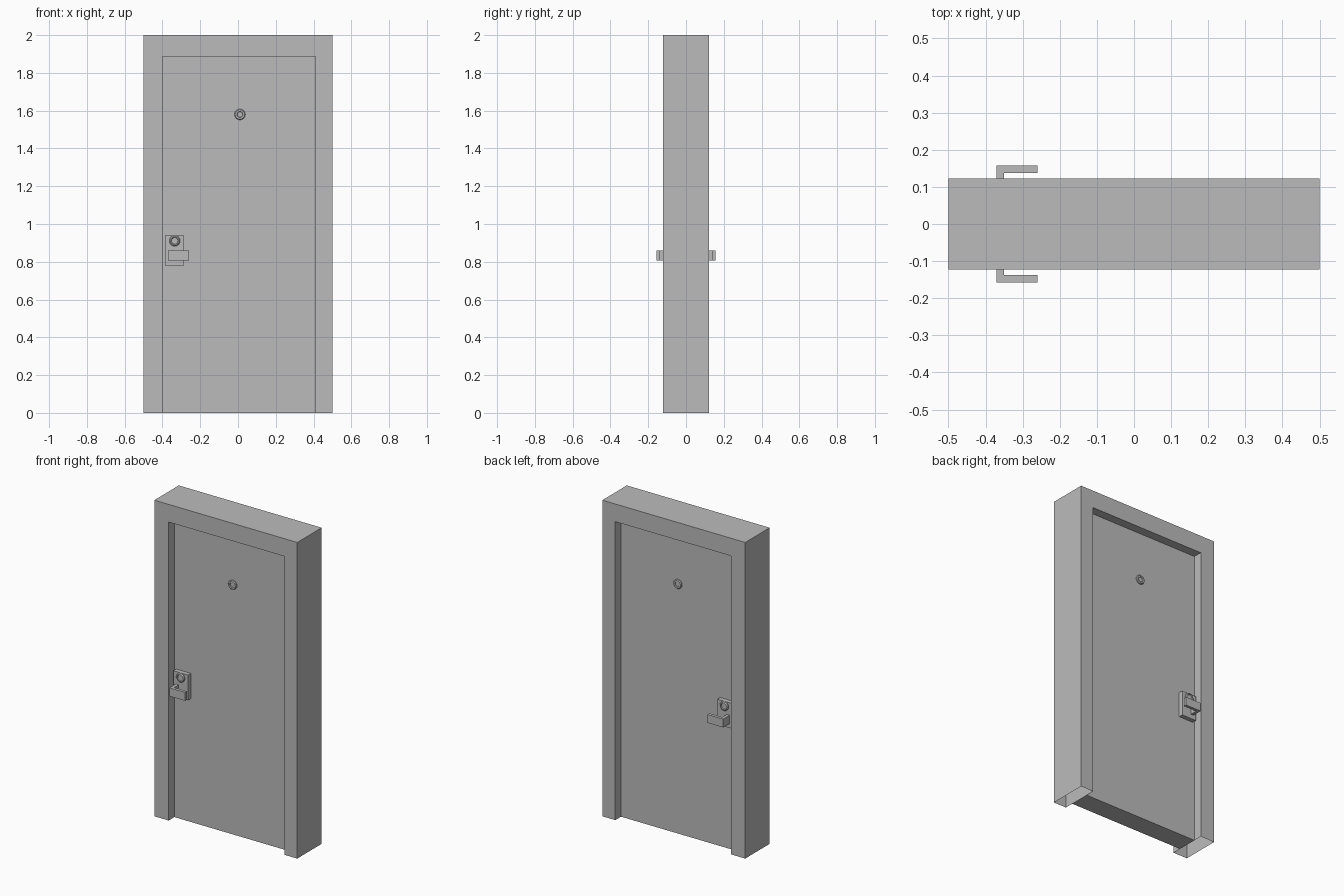
import bpy, bmesh, math
from mathutils import Vector, Matrix

cube = bpy.data.objects.get("Cube")
if cube:
    bpy.data.objects.remove(cube, do_unlink=True)

grey = bpy.data.materials.new("plain grey")
grey.use_nodes = True
grey.diffuse_color = (0.5, 0.5, 0.5, 1)
grey.node_tree.nodes["Principled BSDF"].inputs["Base Color"].default_value = (0.5, 0.5, 0.5, 1)

DEPTH = 0.122        # half depth of the frame
SLAB = 0.065         # half thickness of the door
PLATE = 0.093        # outer face of the lock plate
LEFT, RIGHT, HEAD = -0.4, 0.41, 1.888


def finish(bm, name, both_sides=False):
    """Turn a bmesh into an object, optionally repeated on the back."""
    mesh = bpy.data.meshes.new(name)
    bm.to_mesh(mesh)
    bm.free()
    mesh.materials.append(grey)
    obj = bpy.data.objects.new(name, mesh)
    bpy.context.collection.objects.link(obj)
    if both_sides:
        mirror = obj.modifiers.new("front and back", 'MIRROR')
        mirror.use_axis = (False, True, False)
        mirror.use_mirror_merge = False
    return obj


def prism(points, axis, start, end):
    """Extrude an outline along y (outline in x, z) or z (outline in x, y)."""
    bm = bmesh.new()
    place = (lambda a, b: (a, start, b)) if axis == 'y' else (lambda a, b: (a, b, start))
    face = bm.faces.new([bm.verts.new(place(a, b)) for a, b in points])
    shift = Vector((0, end - start, 0)) if axis == 'y' else Vector((0, 0, end - start))
    new = bmesh.ops.extrude_face_region(bm, geom=[face])["geom"]
    bmesh.ops.translate(bm, vec=shift, verts=[v for v in new if isinstance(v, bmesh.types.BMVert)])
    bmesh.ops.recalc_face_normals(bm, faces=bm.faces)
    return bm


def rectangle(x0, x1, z0, z1):
    return [(x0, z0), (x1, z0), (x1, z1), (x0, z1)]


def turned(name, x, z, base, profile, sides=16):
    """Round fitting: a (radius, height) profile turned about the y axis."""
    bm = bmesh.new()
    verts = [bm.verts.new((x + r, base - h, z)) for r, h in profile]
    edges = [bm.edges.new(pair) for pair in zip(verts, verts[1:])]
    bmesh.ops.spin(bm, geom=verts + edges, cent=(x, 0, z), axis=(0, 1, 0),
                   angle=math.tau, steps=sides)
    bmesh.ops.remove_doubles(bm, verts=bm.verts, dist=0.0001)
    bmesh.ops.recalc_face_normals(bm, faces=bm.faces)
    return finish(bm, name, both_sides=True)


# Door frame: an arch outline, hollow underneath the two jambs
arch = [(-0.5, 0), (-0.5, 2), (0.5, 2), (0.5, 0),
        (RIGHT, 0), (RIGHT, HEAD), (LEFT, HEAD), (LEFT, 0)]
bm = prism(arch, 'y', -DEPTH, DEPTH)
feet = [f for f in bm.faces if all(v.co.z < 0.001 for v in f.verts)]
bmesh.ops.delete(bm, geom=feet, context='FACES')
finish(bm, "door_frame")

# Door slab, recessed from both faces of the frame
finish(prism(rectangle(LEFT, RIGHT, 0, HEAD), 'y', -SLAB, SLAB), "door_slab")

# Lock plates
finish(prism(rectangle(-0.387, -0.285, 0.78, 0.94), 'y', -PLATE, -SLAB),
       "lock_plate", both_sides=True)

# L-shaped lever handles
lever = [(-0.37, -PLATE), (-0.37, -0.157), (-0.26, -0.157),
         (-0.26, -0.138), (-0.35, -0.138), (-0.35, -PLATE)]
finish(prism(lever, 'z', 0.808, 0.861), "lever_handle", both_sides=True)

# Lock cylinder and peephole, each a raised ring with a sunken centre
turned("lock_cylinder", -0.335, 0.911, -PLATE,
       [(0.029, 0), (0.029, 0.006), (0.024, 0.011), (0.019, 0.011), (0.017, 0.006), (0, 0.006)])
turned("peephole", 0.01, 1.58, -SLAB,
       [(0.029, 0), (0.029, 0.006), (0.025, 0.011), (0.016, 0.011), (0.014, 0.005), (0, 0.005)])
